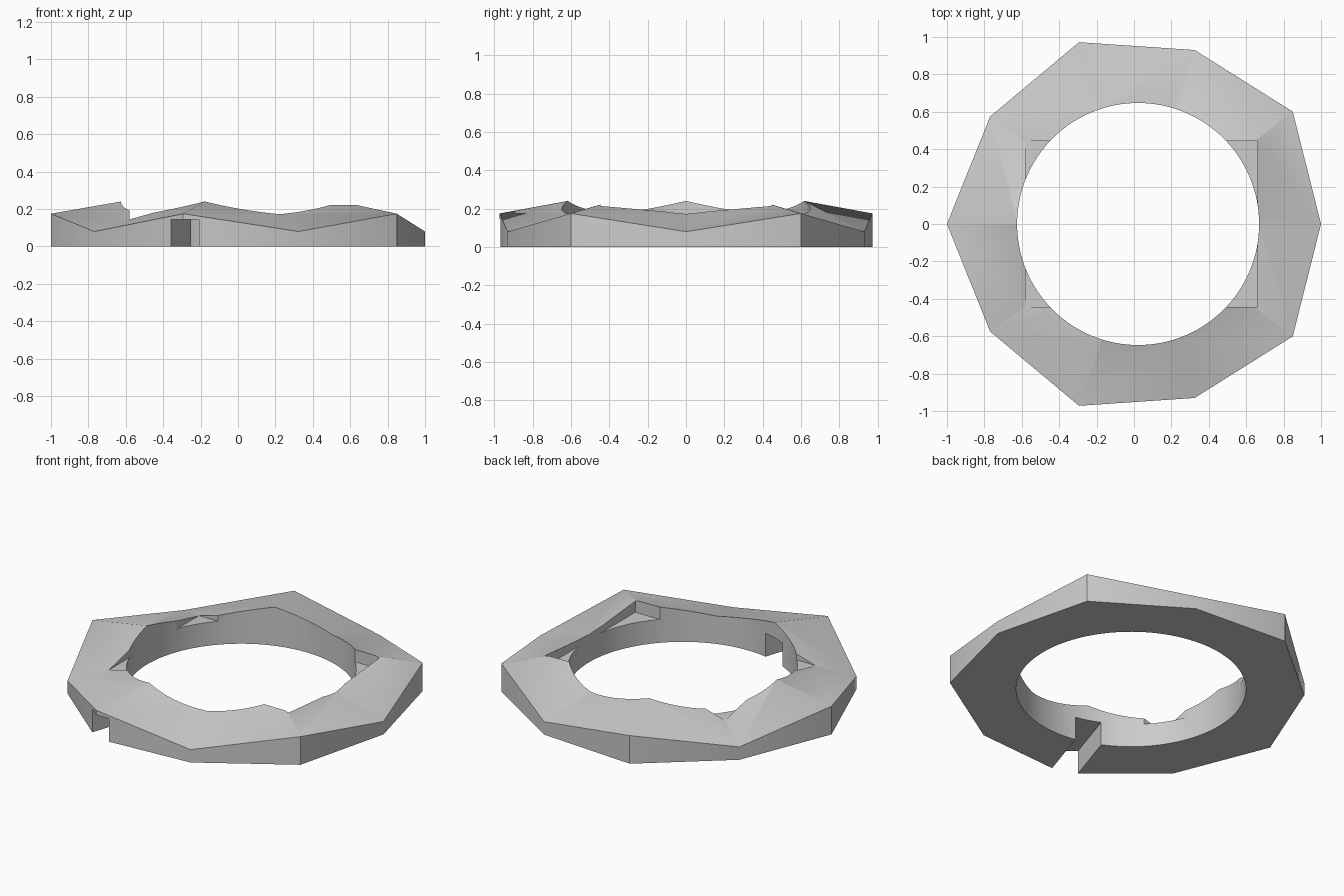
import bpy
import bmesh
from math import cos, sin, radians, pi
from mathutils import Matrix, Vector

CENTRE = Vector((0.022, 0, 0))
HIGH = (1.022, 0.175)   # radius and wall height at the five tall corners
LOW = (0.978, 0.08)     # the same at the five short corners
APEX = 0.353
BORE = 0.647
POCKET_FLOOR = 0.145

if "Cube" in bpy.data.objects:
    bpy.data.objects.remove(bpy.data.objects["Cube"], do_unlink=True)


def add_object(name, bm):
    bmesh.ops.recalc_face_normals(bm, faces=bm.faces[:])
    mesh = bpy.data.meshes.new(name)
    bm.to_mesh(mesh)
    bm.free()
    obj = bpy.data.objects.new(name, mesh)
    bpy.context.collection.objects.link(obj)
    return obj


def box_cutter(name, size, location, angle=0.0):
    bm = bmesh.new()
    matrix = (Matrix.Translation(location) @ Matrix.Rotation(angle, 4, "Z")
              @ Matrix.Diagonal((*size, 1)))
    bmesh.ops.create_cube(bm, size=1, matrix=matrix)
    return add_object(name, bm)


def cut(target, cutter):
    cutter.hide_render = True
    mod = target.modifiers.new(cutter.name, "BOOLEAN")
    mod.operation = "DIFFERENCE"
    mod.solver = "EXACT"
    mod.object = cutter
    bpy.context.view_layer.objects.active = target
    bpy.ops.object.modifier_apply(modifier=mod.name)
    bpy.data.objects.remove(cutter, do_unlink=True)


# Ring body: ten-sided block with a folded pyramid top
bm = bmesh.new()
bottom, top = [], []
for i in range(10):
    radius, height = HIGH if i % 2 else LOW
    angle = radians(36 * i)
    point = CENTRE + Vector((radius * cos(angle), radius * sin(angle), 0))
    bottom.append(bm.verts.new(point))
    top.append(bm.verts.new(point + Vector((0, 0, height))))
apex = bm.verts.new(CENTRE + Vector((0, 0, APEX)))
bm.faces.new(bottom)
for i in range(10):
    j = (i + 1) % 10
    bm.faces.new((bottom[i], bottom[j], top[j], top[i]))
    bm.faces.new((top[i], top[j], apex))
ring = add_object("faceted_ring", bm)

# Round bore
bm = bmesh.new()
bmesh.ops.create_cone(bm, cap_ends=True, segments=128, radius1=BORE, radius2=BORE,
                      depth=2, matrix=Matrix.Translation(CENTRE))
cut(ring, add_object("bore_cutter", bm))

# Rectangular pocket that leaves four corner ledges
cut(ring, box_cutter("pocket_cutter", (1.24, 0.89, 1), (0.04, 0, POCKET_FLOOR + 0.5)))

# Radial slot under one tall corner
slot_angle = radians(252)
slot_centre = CENTRE + Vector((cos(slot_angle), sin(slot_angle), 0)) * 0.9
cut(ring, box_cutter("slot_cutter", (0.8, 0.157, 2 * POCKET_FLOOR), slot_centre, slot_angle))

# Plain grey finish
grey = bpy.data.materials.new("light_grey")
grey.use_nodes = True
colour = (0.6, 0.6, 0.6, 1)
grey.diffuse_color = colour
grey.node_tree.nodes["Principled BSDF"].inputs["Base Color"].default_value = colour
ring.data.materials.clear()
ring.data.materials.append(grey)
for face in ring.data.polygons:
    face.material_index = 0

bpy.ops.object.select_all(action="DESELECT")
ring.select_set(True)
bpy.context.view_layer.objects.active = ring
bpy.ops.object.shade_smooth_by_angle(angle=pi / 6)
